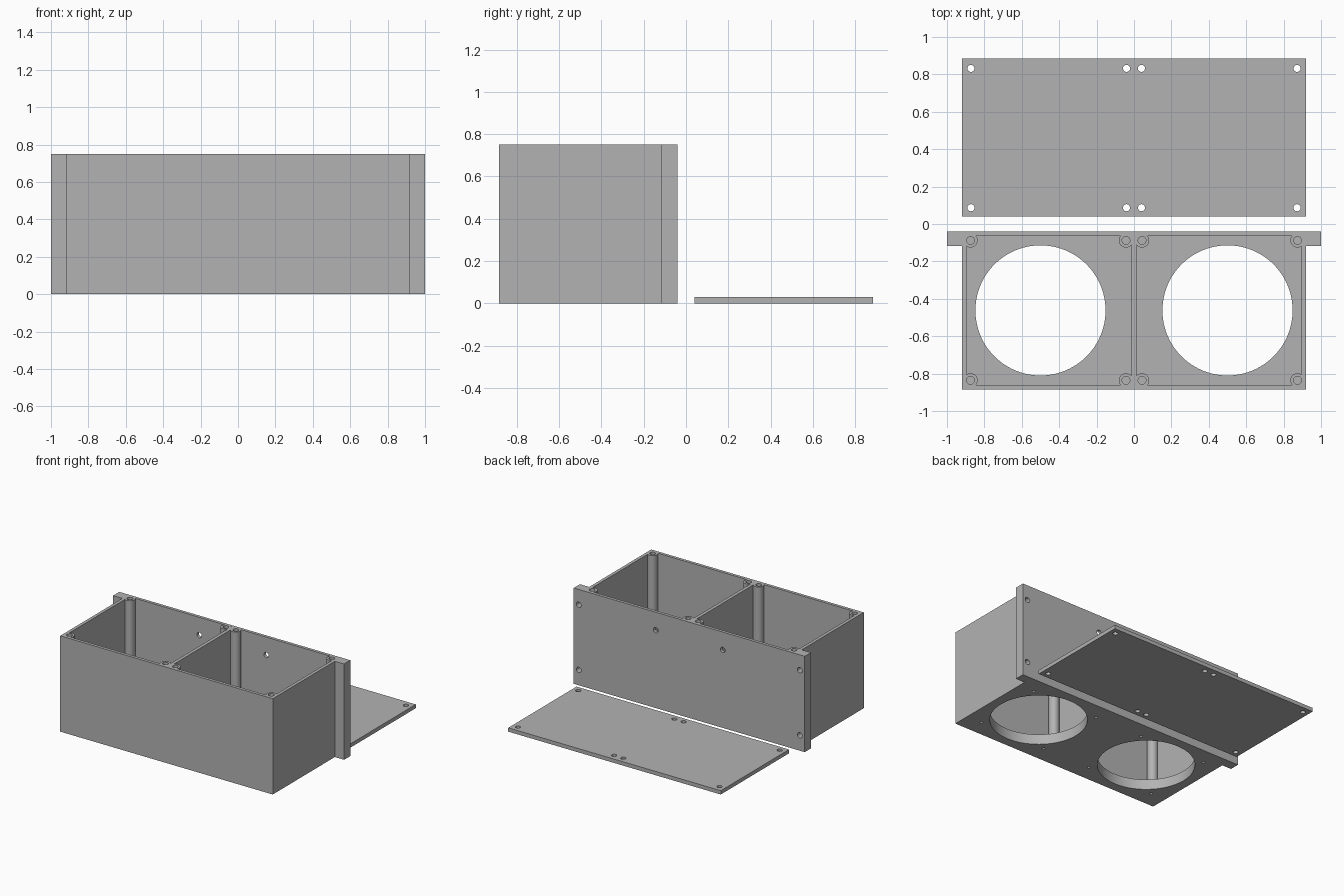
import bpy, bmesh, math
from mathutils import Matrix

if "Cube" in bpy.data.objects:
    bpy.data.objects.remove(bpy.data.objects["Cube"])

grey = bpy.data.materials.new("plain grey")
grey.diffuse_color = (0.45, 0.45, 0.45, 1)
grey.use_nodes = True
grey.node_tree.nodes["Principled BSDF"].inputs["Base Color"].default_value = grey.diffuse_color

H = 0.75                       # housing height
BACK, FRONT = -0.04, -0.884    # housing depth range
FLOOR = 0.08                   # floor thickness


def make(name, bm):
    bmesh.ops.recalc_face_normals(bm, faces=bm.faces)
    me = bpy.data.meshes.new(name)
    bm.to_mesh(me)
    bm.free()
    ob = bpy.data.objects.new(name, me)
    bpy.context.collection.objects.link(ob)
    me.materials.append(grey)
    return ob


def prism(name, pts, z0, z1):
    """Extrude a flat outline upwards."""
    bm = bmesh.new()
    face = bm.faces.new([bm.verts.new((x, y, z0)) for x, y in pts])
    top = bmesh.ops.extrude_face_region(bm, geom=[face])["geom"]
    bmesh.ops.translate(bm, vec=(0, 0, z1 - z0),
                        verts=[v for v in top if isinstance(v, bmesh.types.BMVert)])
    return make(name, bm)


def block(name, x0, x1, y0, y1, z0, z1):
    return prism(name, [(x0, y0), (x1, y0), (x1, y1), (x0, y1)], z0, z1)


def rod(r, loc, length, axis="Z", seg=32):
    """Cylinder cutter centred on loc."""
    bm = bmesh.new()
    m = Matrix.Translation(loc)
    if axis == "Y":
        m = m @ Matrix.Rotation(math.pi / 2, 4, "X")
    bmesh.ops.create_cone(bm, cap_ends=True, segments=seg, radius1=r, radius2=r,
                          depth=length, matrix=m)
    ob = make("cutter", bm)
    ob.hide_render = True
    return ob


def cut(ob, cutters):
    for c in cutters:
        mod = ob.modifiers.new("cut", "BOOLEAN")
        mod.operation, mod.solver, mod.object = "DIFFERENCE", "EXACT", c
        bpy.context.view_layer.objects.active = ob
        bpy.ops.object.modifier_apply(modifier=mod.name)
        bpy.data.objects.remove(c)


def smooth(ob):
    bpy.ops.object.select_all(action="DESELECT")
    ob.select_set(True)
    bpy.context.view_layer.objects.active = ob
    bpy.ops.object.shade_smooth_by_angle(angle=math.radians(30))


# housing outline with mounting flanges along the back
right = [(0.92, FRONT), (0.92, -0.117), (1, -0.117), (1, BACK)]
housing = prism("housing", right + [(-x, y) for x, y in reversed(right)], 0, H)

post_y = (-0.088, -0.836)
post_x = (0.874, 0.043)
for s in (-1, 1):
    # compartment, leaving the corner screw posts standing
    x0, x1 = sorted((s * 0.013, s * 0.895))
    room = block("compartment cutter", x0, x1, -0.86, -0.064, FLOOR, 1)
    cut(room, [rod(0.038, (s * x, y, 0.5), 2) for x in post_x for y in post_y])
    cut(housing, [room])
    # screw bores in the posts
    cut(housing, [rod(0.021, (s * x, y, H), 0.6, seg=24) for x in post_x for y in post_y])
    # large round opening in the floor and blind screw holes around it
    cut(housing, [rod(0.348, (s * 0.5, -0.462, 0), 0.3, seg=96)])
    cut(housing, [rod(0.011, (s * 0.5 + dx, -0.462 + dy, 0), 0.1, seg=16)
                  for dx in (-0.29, 0.29) for dy in (-0.29, 0.29)])
    # blind mounting holes in the flange, cable hole through the back wall
    cut(housing, [rod(0.021, (s * 0.957, BACK, z), 0.11, "Y", 24) for z in (0.12, 0.63)])
    cut(housing, [rod(0.021, (s * 0.29, -0.05, 0.61), 0.1, "Y", 24)])
smooth(housing)

# flat lid lying behind the housing
lid = block("lid", -0.92, 0.92, 0.04, 0.884, 0, 0.03)
cut(lid, [rod(0.019, (s * x, y, 0), 0.2, seg=24)
          for s in (-1, 1) for x in (0.872, 0.04) for y in (0.087, 0.832)])
smooth(lid)
